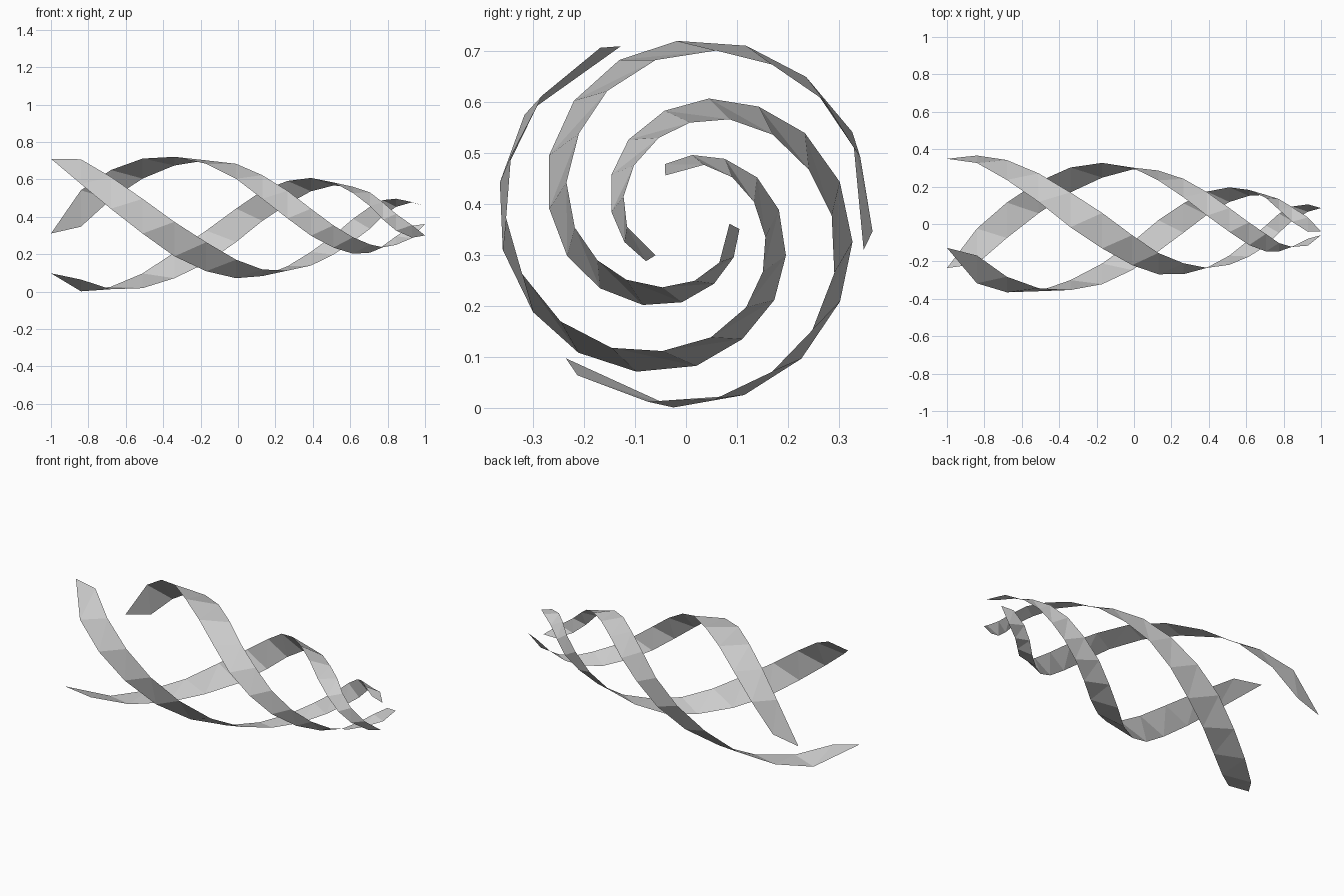
import bpy
import bmesh
from math import sin, cos, radians
from mathutils import Vector

cube = bpy.data.objects.get("Cube")
if cube:
    bpy.data.objects.remove(cube, do_unlink=True)

# Single plain grey material
grey = bpy.data.materials.new("light_grey")
grey.use_nodes = True
colour = (0.6, 0.6, 0.6, 1.0)
grey.diffuse_color = colour
grey.node_tree.nodes["Principled BSDF"].inputs["Base Color"].default_value = colour

# Tapering surface of revolution along x: stations and radii
AXIS_Y, AXIS_Z = -0.005, 0.373
stations = [-1, -.84, -.68, -.51, -.34, -.17, -.01, .13, .265,
            .39, .51, .615, .705, .775, .845, .93, 1]
radii = [.359, .372, .367, .36, .348, .335, .315, .291, .264,
         .24, .214, .188, .165, .142, .125, .112, .091]

# Angles of the two ribbon edges; the trailing edge sits one station further on
lead_angles = [110, 147, 169, 190, 212, 232, 253, 275, 296,
               318, 340, 365, 389, 415, 442, 469]
trail_angles = [116, 139, 160, 180, 199, 220, 241, 261, 283,
                305, 326, 347, 373, 400, 429, 473]


def surface_point(station, angle):
    a = radians(angle)
    r = radii[station]
    return Vector((stations[station], AXIS_Y + r * cos(a), AXIS_Z + r * sin(a)))


def make_ribbon(name, turn):
    bm = bmesh.new()
    lead = [bm.verts.new(surface_point(i, a + turn))
            for i, a in enumerate(lead_angles)]
    trail = [bm.verts.new(surface_point(i + 1, a + turn))
             for i, a in enumerate(trail_angles)]
    # Two flat facets between neighbouring rungs
    for i in range(len(lead) - 1):
        bm.faces.new((lead[i], trail[i], lead[i + 1]))
        bm.faces.new((trail[i], trail[i + 1], lead[i + 1]))
    # Turn the faces away from the axis
    bm.normal_update()
    for face in bm.faces:
        out = face.calc_center_median() - Vector((0, AXIS_Y, AXIS_Z))
        out.x = 0
        if face.normal.dot(out) < 0:
            face.normal_flip()
    mesh = bpy.data.meshes.new(name)
    bm.to_mesh(mesh)
    bm.free()
    mesh.materials.append(grey)
    ribbon = bpy.data.objects.new(name, mesh)
    bpy.context.collection.objects.link(ribbon)


# Three equal ribbons spaced around the axis
for name, turn in (("upper_ribbon", 0), ("lower_ribbon", 120), ("left_ribbon", 240)):
    make_ribbon(name, turn)
